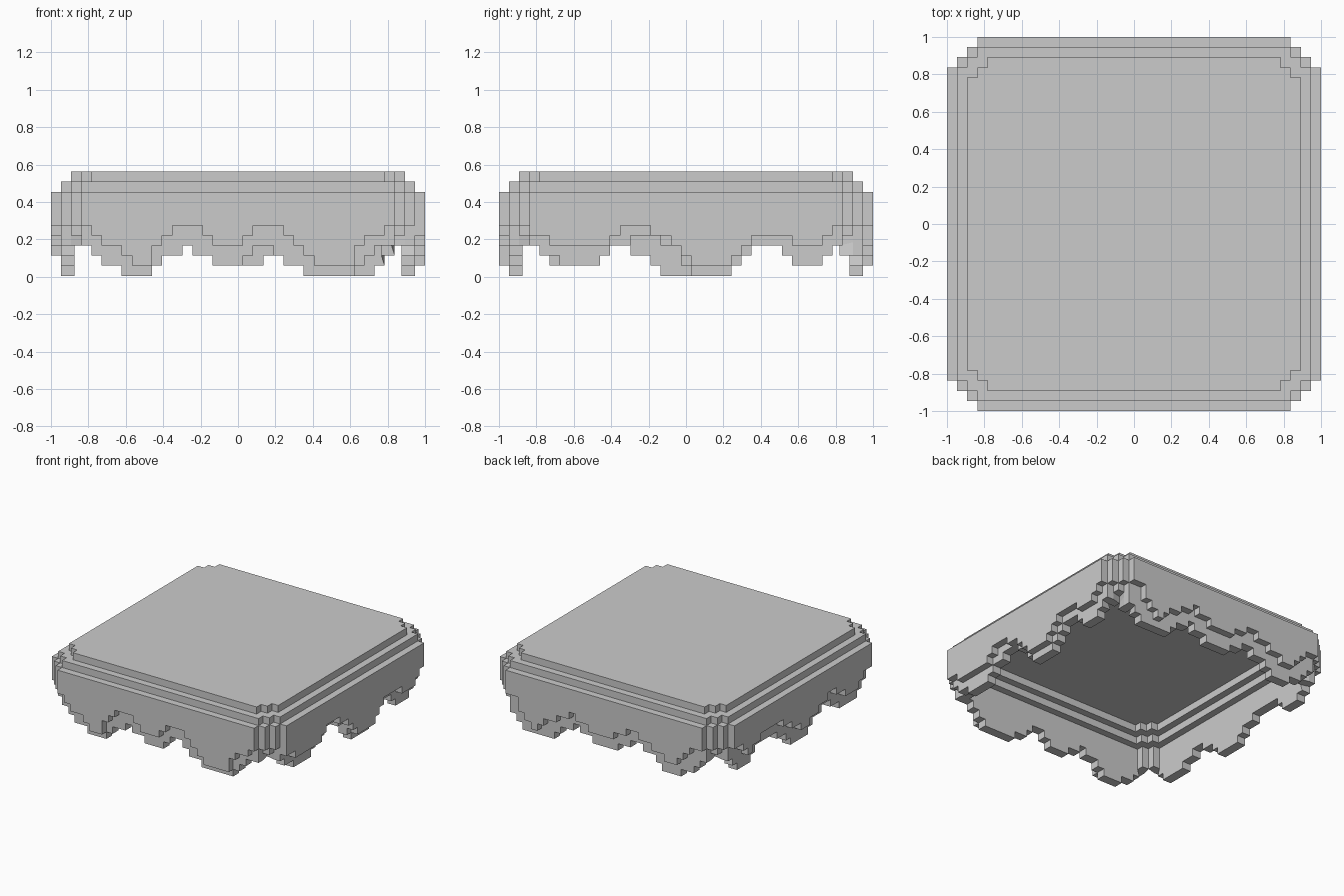
import bpy, bmesh
from mathutils import Vector

if "Cube" in bpy.data.objects:
    bpy.data.objects.remove(bpy.data.objects["Cube"])

# Hollow, blocky icing cover: stepped lid with dripping side walls
S = 2 / 37            # block size
TOP = 0.563           # top height
PUSH = 0.017          # underside and cavity faces swell by this much
LAYERS = 10

# Drip bottoms (in blocks above the ground) along each wall, from - to +
DRIPS = {
    "front": "3211000122322111233211000001233",
    "back":  "3211000122332211112232210000012",
    "right": "3221111233444331000012333211123",
    "left":  "3211112233221000012233333211123",
}
# Bottoms of the raised outer skin, where it is seen
SKINS = {
    "front": "5433211345554333455543211113445",
    "right": "4433333345554432111123444433345",
}


def in_plan(i, j, r, corner):
    """Square plan with stair-stepped corners."""
    a, b = abs(i), abs(j)
    return a <= r and b <= r and a + b <= corner


def in_block(i, j, k):
    """Outer envelope, stepping in over the two top layers."""
    if not 0 <= k < LAYERS:
        return False
    r, corner = {9: (16, 30), 8: (17, 32)}.get(k, (18, 33))
    return in_plan(i, j, r, corner)


def in_cavity(i, j, k):
    """Hollow inside, stepping in under the ceiling."""
    if k >= 8:
        return False
    r, corner = {7: (14, 26), 6: (15, 28)}.get(k, (16, 30))
    return in_plan(i, j, r, corner)


def drip_level(wall, t):
    return int(DRIPS[wall][t + 15]) if abs(t) <= 15 else 4


def skin_level(wall, t):
    if abs(t) > 15:
        return 5
    if wall in SKINS:
        return int(SKINS[wall][t + 15])
    skin = max(drip_level(wall, t + d) for d in range(-2, 3)) + 1
    return min(5, skin + (drip_level(wall, t) >= 3))


def wall_bottom(i, j):
    if abs(j) >= abs(i):
        wall, t = ("front" if j < 0 else "back"), i
    else:
        wall, t = ("left" if i < 0 else "right"), j
    if in_plan(i, j, 17, 32):
        return drip_level(wall, t)
    return skin_level(wall, t)


def solid(i, j, k):
    return (in_block(i, j, k) and not in_cavity(i, j, k)
            and k >= wall_bottom(i, j))


bm = bmesh.new()
verts, shift = {}, {}


def corner_vert(key):
    if key not in verts:
        i, j, k = key
        verts[key] = bm.verts.new(((i - 0.5) * S, (j - 0.5) * S,
                                   TOP - (LAYERS - k) * S))
        shift[key] = Vector()
    return verts[key]


# Skin every exposed block side
for i in range(-18, 19):
    for j in range(-18, 19):
        for k in range(LAYERS):
            if not solid(i, j, k):
                continue
            for axis in range(3):
                for sign in (-1, 1):
                    n = [i, j, k]
                    n[axis] += sign
                    if solid(*n):
                        continue
                    u, v = (axis + 1) % 3, (axis + 2) % 3
                    quad = []
                    for du, dv in ((0, 0), (1, 0), (1, 1), (0, 1)):
                        c = [i, j, k]
                        c[axis] += (sign + 1) // 2
                        c[u] += du
                        c[v] += dv
                        quad.append(tuple(c))
                    if sign < 0:
                        quad.reverse()
                    bm.faces.new([corner_vert(q) for q in quad])
                    # cavity walls and all undersides swell slightly
                    if in_cavity(*n) or (axis == 2 and sign < 0):
                        for q in quad:
                            shift[q][axis] += sign

for key, vert in verts.items():
    for axis in range(3):
        d = shift[key][axis]
        vert.co[axis] += PUSH * ((d > 0) - (d < 0))

mesh = bpy.data.meshes.new("icing_cover")
bm.to_mesh(mesh)
bm.free()
cover = bpy.data.objects.new("icing_cover", mesh)
bpy.context.collection.objects.link(cover)
